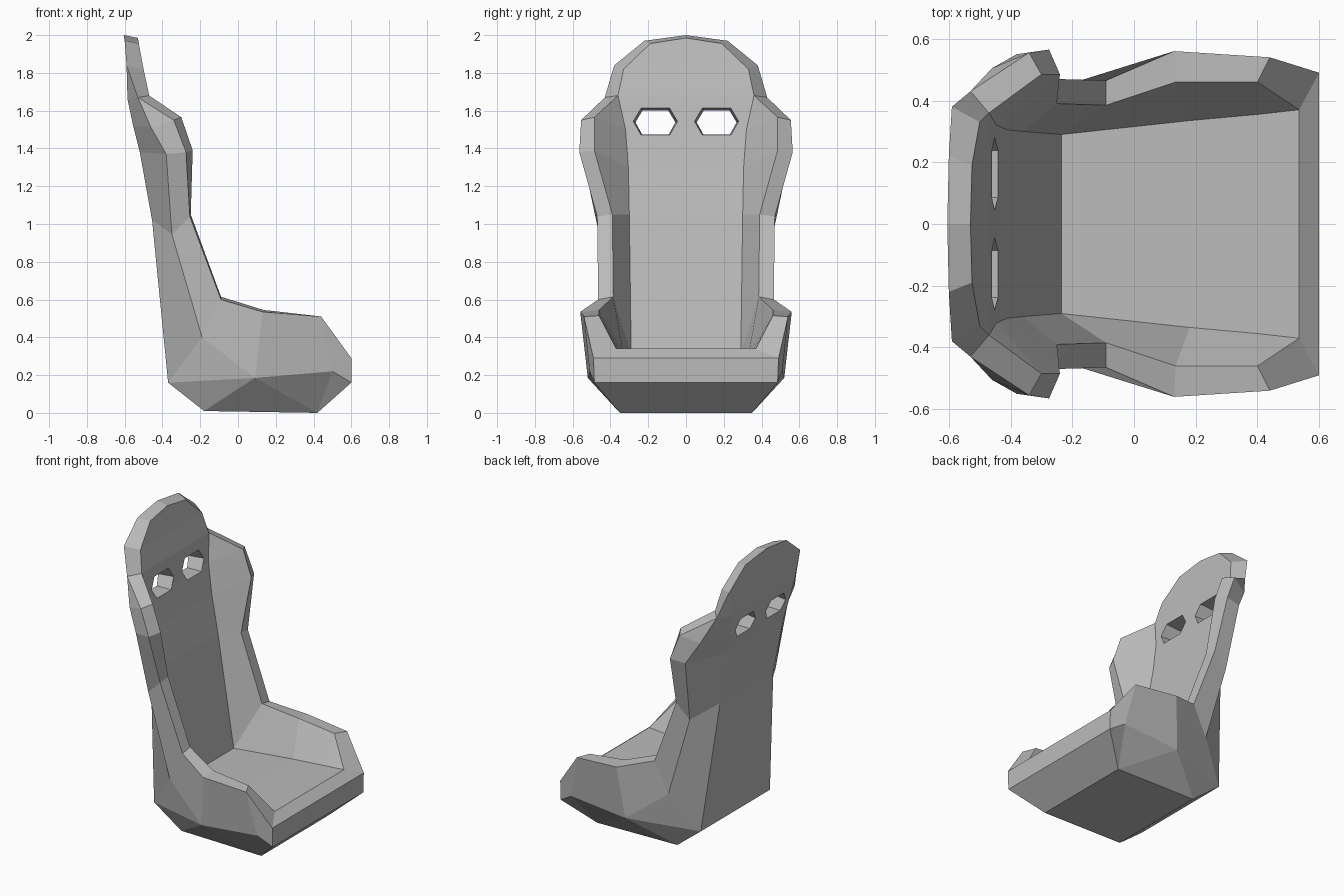
import bpy
import bmesh
from mathutils import Vector

old = bpy.data.objects.get("Cube")
if old:
    bpy.data.objects.remove(old, do_unlink=True)


def make_material(name, colour):
    mat = bpy.data.materials.new(name)
    mat.use_nodes = True
    mat.diffuse_color = colour
    mat.node_tree.nodes["Principled BSDF"].inputs["Base Color"].default_value = colour
    return mat


def make_object(name, bm, mat):
    bmesh.ops.recalc_face_normals(bm, faces=bm.faces)
    mesh = bpy.data.meshes.new(name)
    bm.to_mesh(mesh)
    bm.free()
    mesh.materials.append(mat)
    obj = bpy.data.objects.new(name, mesh)
    bpy.context.collection.objects.link(obj)
    return obj


def middle(rail):
    """The same rail pushed onto the symmetry plane."""
    return [(x, 0, z) for x, y, z in rail]


def add_face(bm, points):
    """Add a polygon, dropping repeated corners."""
    unique = list(dict.fromkeys(points))
    if len(unique) > 2:
        bm.faces.new([bm.verts.new(p) for p in unique])


def strip(bm, first, second):
    """Skin two rails with a row of quads."""
    for a, b, c, d in zip(first, first[1:], second[1:], second):
        add_face(bm, (a, b, c, d))


grey = make_material("light grey shell", (0.5, 0.5, 0.5, 1))

# Rails of the left half, each running from headrest top down to the seat lip
rim_outer = [(-.605, 0, 2), (-.6, .22, 1.97), (-.59, .38, 1.84), (-.53, .43, 1.67),
             (-.34, .555, 1.55), (-.275, .565, 1.38), (-.255, .47, 1.04),
             (-.09, .465, .6), (.13, .56, .535), (.44, .54, .51), (.6, .49, .29)]
rim_inner = [(-.53, 0, 1.985), (-.525, .19, 1.955), (-.5, .33, 1.82), (-.47, .36, 1.68),
             (-.3, .485, 1.565), (-.24, .485, 1.39), (-.25, .39, 1.05),
             (-.09, .385, .615), (.135, .46, .545), (.4, .46, .515), (.535, .37, .34)]
# Crease between the side bolsters and the padded surface
crease = rim_inner[:4] + [(-.445, .32, 1.5), (-.41, .305, 1.3), (-.36, .3, 1.05),
                          (-.235, .29, .31), (.18, .335, .33), (.4, .355, .337),
                          rim_inner[-1]]
# Widest line of the outer shell, then the lower edge of the seat pan
side = rim_outer[:4] + [(-.46, .505, 1.51), (-.38, .55, 1.37), (-.35, .46, .945),
                        (-.19, .46, .4), (.09, .52, .185), (.5, .51, .22), (.6, .485, .16)]
# Edge of the flat rear panel
back = rim_outer[:3] + [(-.585, .33, 1.66), (-.555, .31, 1.52), (-.52, .3, 1.38),
                        (-.455, .285, 1.02), (-.37, .37, .16)]
base_rear, base_front = (-.18, .35, .01), (.42, .35, 0)

# Seat shell: rear panel, flanks, rim, bolsters and padding
bm = bmesh.new()
strip(bm, middle(back), back)
strip(bm, back, side)
strip(bm, side, rim_outer)
strip(bm, rim_outer, rim_inner)
strip(bm, rim_inner, crease)
strip(bm, crease, middle(crease))

# Top of the headrest is closed by the rim; front lip and underside close the rest
loop = [back[-1], base_rear, base_front, side[-1], rim_outer[-1], rim_inner[-1]]
strip(bm, loop, middle(loop))
add_face(bm, (back[-1], side[-4], side[-3]))
add_face(bm, (back[-1], side[-3], base_rear))
add_face(bm, (base_rear, side[-3], base_front))
add_face(bm, (base_front, side[-3], side[-2]))
add_face(bm, (base_front, side[-2], side[-1]))

# Mirror to the right half and weld
bmesh.ops.remove_doubles(bm, verts=bm.verts, dist=1e-4)
bmesh.ops.mirror(bm, geom=bm.verts[:] + bm.edges[:] + bm.faces[:], axis="Y", merge_dist=1e-4)
bmesh.ops.remove_doubles(bm, verts=bm.verts, dist=1e-4)
seat = make_object("seat_shell", bm, grey)

# Harness slots: hexagonal cutters that narrow toward the rear
bm = bmesh.new()
hexagon = [(-.12, 0), (-.078, .073), (.078, .073), (.12, 0), (-.078, -.073), (.078, -.073)]
for sign in (-1, 1):
    corners = []
    for x, scale, drop in ((-.75, .72, -.018), (-.3, 1.1, .004)):
        for y, z in hexagon:
            point = Vector((x, sign * .162 + y * scale, 1.547 + drop + z * scale))
            corners.append(bm.verts.new(point))
    bmesh.ops.convex_hull(bm, input=corners)
cutter = make_object("slot_cutter", bm, grey)
cutter.hide_render = True

cut = seat.modifiers.new("harness_slots", "BOOLEAN")
cut.operation = "DIFFERENCE"
cut.solver = "EXACT"
cut.object = cutter
bpy.context.view_layer.objects.active = seat
seat.select_set(True)
bpy.ops.object.modifier_apply(modifier=cut.name)
bpy.data.objects.remove(cutter, do_unlink=True)
